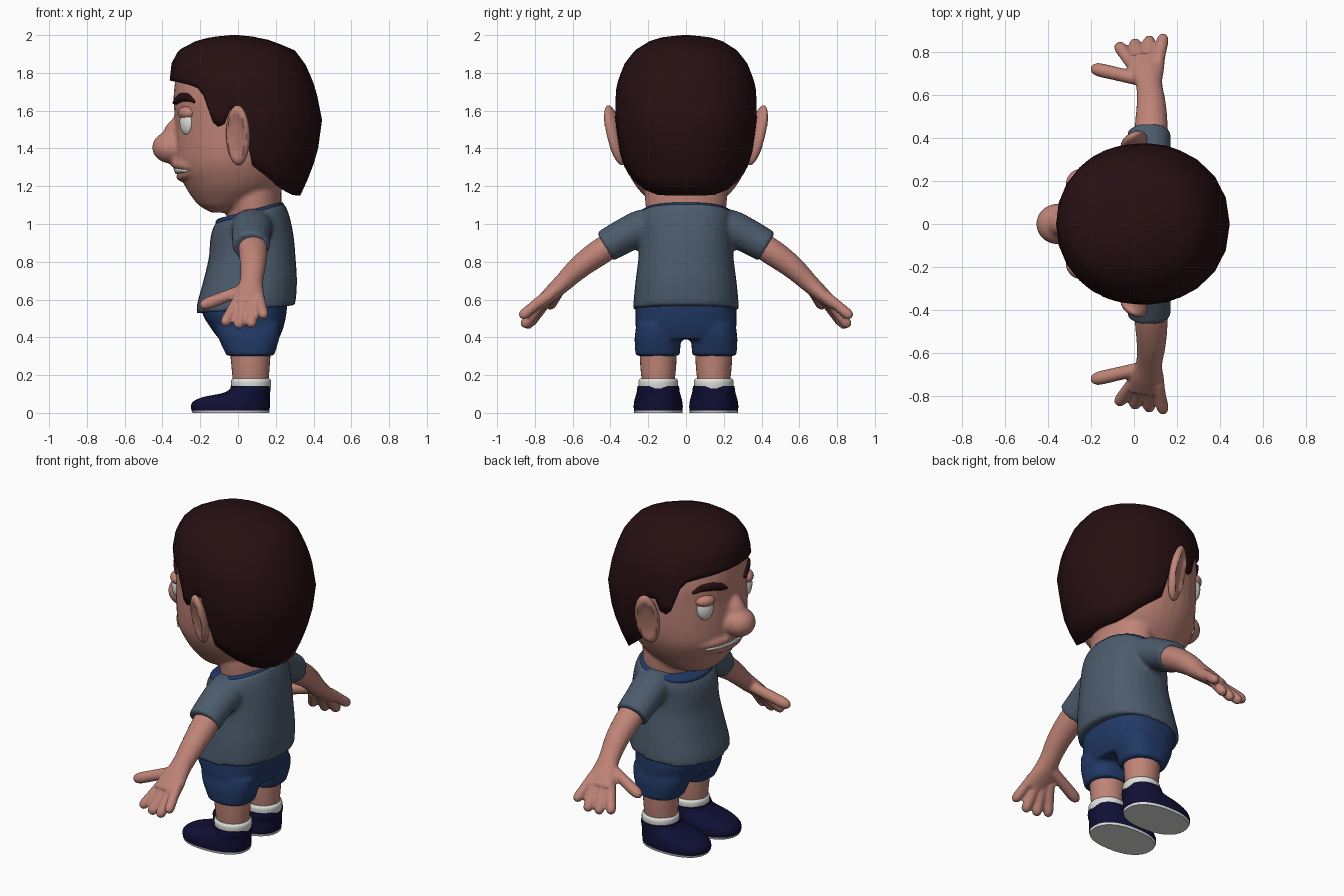
import bpy, bmesh, math
from mathutils import Vector, Euler

if "Cube" in bpy.data.objects:
    bpy.data.objects.remove(bpy.data.objects["Cube"])

def mat(name, col):
    m = bpy.data.materials.new(name)
    m.diffuse_color = (*col, 1)
    m.use_nodes = True
    m.node_tree.nodes["Principled BSDF"].inputs["Base Color"].default_value = m.diffuse_color
    return m

SKIN = mat("skin", (0.52, 0.23, 0.185))
HAIR = mat("dark_brown", (0.02, 0.005, 0.006))
SHIRT = mat("slate_blue", (0.072, 0.105, 0.15))
BLUE = mat("denim_blue", (0.016, 0.042, 0.135))
NAVY = mat("navy", (0.005, 0.005, 0.036))
WHITE = mat("white", (0.75, 0.75, 0.72))

def finish(name, bm, m, angle=40):
    bmesh.ops.recalc_face_normals(bm, faces=bm.faces[:])
    me = bpy.data.meshes.new(name)
    bm.to_mesh(me)
    bm.free()
    me.materials.append(m)
    ob = bpy.data.objects.new(name, me)
    bpy.context.collection.objects.link(ob)
    select([ob])
    bpy.ops.object.shade_smooth_by_angle(angle=math.radians(angle))
    return ob

def select(obs):
    bpy.ops.object.select_all(action='DESELECT')
    for o in obs:
        o.select_set(True)
    bpy.context.view_layer.objects.active = obs[0]

def skin_rings(rings, cap=True, close=True):
    """Bridge a list of point rings into a surface."""
    bm = bmesh.new()
    vs = [[bm.verts.new(p) for p in r] for r in rings]
    n = len(vs[0])
    for a, b in zip(vs, vs[1:]):
        for i in range(n if close else n - 1):
            j = (i + 1) % n
            bm.faces.new((a[i], a[j], b[j], b[i]))
    if cap:
        bm.faces.new(vs[0])
        bm.faces.new(vs[-1])
    return bm

def catmull(pts, steps=4):
    out = []
    for i in range(len(pts) - 1):
        a, b, c, d = (Vector(pts[max(0, min(len(pts) - 1, k))]) for k in (i - 1, i, i + 1, i + 2))
        for s in range(steps):
            t = s / steps
            out.append(b + (c - a) * t / 2 + (2 * a - 5 * b + 4 * c - d) * t * t / 2
                       + (3 * b - a - 3 * c + d) * t ** 3 / 2)
    return out + [Vector(pts[-1])]

def oval(ring, th, n=2.0, cy=0):
    """Point on a ring (z, x_front, x_back, half_width, tilt); angle 0 is the front."""
    z, x0, x1, hy, tilt = ring
    f = lambda v: math.copysign(abs(v) ** (2 / n), v)
    x = (x0 + x1) / 2 - (x1 - x0) / 2 * f(math.cos(th))
    return Vector((x, cy + hy * f(math.sin(th)), z + tilt * (x - 0.06)))

def loft(name, rings, m, n=2.0, cy=0, seg=32):
    rings = catmull([r if len(r) == 5 else (*r, 0) for r in rings])
    pts = [[oval(r, 2 * math.pi * i / seg, n, cy) for i in range(seg)] for r in rings]
    return finish(name, skin_rings(pts), m)

def tube(name, pts, m, ref=(1, 0, 0), seg=16):
    """Tube through (x, y, z, radius along ref, other radius)."""
    pts = catmull(pts)
    pos = [Vector(p[:3]) for p in pts]
    rings = []
    for i, p in enumerate(pts):
        t = (pos[min(i + 1, len(pos) - 1)] - pos[max(i - 1, 0)]).normalized()
        u = Vector(ref)
        u = (u - t * t.dot(u)).normalized()
        v = t.cross(u)
        rings.append([pos[i] + u * p[3] * math.cos(a) + v * p[4] * math.sin(a)
                      for a in (2 * math.pi * k / seg for k in range(seg))])
    return finish(name, skin_rings(rings), m)

def ball(name, loc, size, m, rot=(0, 0, 0), dent=0):
    bm = bmesh.new()
    bmesh.ops.create_uvsphere(bm, u_segments=24, v_segments=16, radius=1)
    R = Euler(rot).to_matrix()
    for v in bm.verts:
        r = math.hypot(v.co.x, v.co.z)
        if dent and v.co.y > 0 and r < 0.75:
            v.co.y -= dent * (1 - (r / 0.75) ** 2) ** 0.5
        v.co = R @ (v.co * Vector(size)) + Vector(loc)
    return finish(name, bm, m)

def blend(name, obs, voxel=0.012, smooth=4):
    """Fuse overlapping parts into one soft surface."""
    select(obs)
    bpy.ops.object.join()
    ob = bpy.context.object
    ob.name = name
    r = ob.modifiers.new("fuse", 'REMESH')
    r.mode, r.voxel_size, r.use_smooth_shade = 'VOXEL', voxel, True
    s = ob.modifiers.new("soften", 'SMOOTH')
    s.factor, s.iterations = 0.5, smooth
    return ob

# Head with nose and lips
HEAD = [(1.06, -0.14, -0.01, 0.07), (1.09, -0.195, 0.06, 0.15), (1.13, -0.235, 0.15, 0.2),
        (1.2, -0.28, 0.24, 0.265), (1.3, -0.325, 0.3, 0.32), (1.4, -0.335, 0.34, 0.345),
        (1.55, -0.335, 0.36, 0.355), (1.7, -0.34, 0.36, 0.345), (1.85, -0.3, 0.3, 0.285),
        (1.93, -0.15, 0.15, 0.15)]

def lookup(rings, z):
    for a, b in zip(rings, rings[1:]):
        if z <= b[0]:
            break
    t = (z - a[0]) / (b[0] - a[0])
    return (z, *(p + (q - p) * t for p, q in zip(a[1:], b[1:])), 0)

def face(deg, z, out=0):
    p = oval(lookup(HEAD, z), math.radians(deg))
    return p + Vector((-math.cos(math.radians(deg)), math.sin(math.radians(deg)), 0)) * out

def lip(z, curve, r):
    return tube("lip", [(*face(d, z + curve * (d / 40) ** 2), r * k, r * k) for d, k in
                        ((-44, .3), (-30, .8), (-15, 1), (0, 1), (15, 1), (30, .8), (44, .3))],
                SKIN, (0, 0, 1))

blend("head", [
    loft("skull", HEAD, SKIN, 2.1),
    loft("neck", [(0.98, -0.06, 0.22, 0.2), (1.1, -0.06, 0.23, 0.215), (1.25, -0.08, 0.23, 0.22)], SKIN),
    ball("nose_tip", (-0.355, 0, 1.405), (0.1, 0.095, 0.085), SKIN),
    ball("nose_bridge", (-0.34, 0, 1.47), (0.06, 0.06, 0.11), SKIN, (0, 0.45, 0)),
    lip(1.318, -0.015, 0.026), lip(1.25, 0.025, 0.024)])

# Teeth strip between the lips
cols = [(d, 0.013 * (1 - (d / 40) ** 2) + 0.002) for d in range(-36, 37, 6)]
bm = skin_rings([[face(d, 1.283 + s * h, 0.012) for d, h in cols] for s in (-1, 0, 1)], False, False)
teeth = finish("teeth", bm, WHITE)
teeth.modifiers.new("thick", 'SOLIDIFY').thickness = 0.008

# Hair: a thick shell whose lower edge follows fringe, sideburn, ear and nape
SHELL = [(1.14, -0.2, 0.325, 0.25), (1.25, -0.28, 0.375, 0.31), (1.37, -0.32, 0.42, 0.35),
         (1.55, -0.35, 0.445, 0.375), (1.7, -0.36, 0.415, 0.372), (1.76, -0.362, 0.395, 0.36),
         (1.85, -0.352, 0.355, 0.325), (1.92, -0.315, 0.3, 0.27), (1.97, -0.22, 0.18, 0.19),
         (1.99, -0.14, 0.1, 0.12), (2.0, -0.04, 0, 0.02)]
EDGE = [(0, 1.76), (15, 1.757), (30, 1.75), (45, 1.735), (53, 1.72), (58, 1.68), (64, 1.54), (68, 1.515),
        (73, 1.53), (78, 1.6), (86, 1.6), (90, 1.45), (94, 1.31), (104, 1.265), (115, 1.22),
        (128, 1.18), (145, 1.155), (162, 1.15), (180, 1.15)]
EDGE += [(360 - d, z) for d, z in EDGE[-2:0:-1]]
rows = []
for k in range(17):
    s = 1 - (1 - k / 16) ** 1.7
    rows.append([oval(lookup(SHELL, zb + (2 - zb) * s), math.radians(d), 2.1) for d, zb in EDGE])
bm = skin_rings(rows, False)
bm.verts.ensure_lookup_table()
bm.faces.new(bm.verts[-len(EDGE):])
hair = finish("hair", bm, HAIR, 60)
sol = hair.modifiers.new("thick", 'SOLIDIFY')
sol.thickness, sol.offset = 0.09, -1

# Shirt body with sleeves, and collar
def sleeve(s):
    return tube("sleeve", [(0.08, s * 0.1, 1.0, 0.11, 0.075), (0.075, s * 0.22, 0.985, 0.11, 0.095),
                           (0.07, s * 0.33, 0.935, 0.103, 0.092), (0.07, s * 0.428, 0.88, 0.1, 0.087)], SHIRT)

blend("shirt", [loft("shirt_body", [
    (0.55, -0.22, 0.3, 0.28, 0.08), (0.6, -0.215, 0.308, 0.277, 0.06), (0.7, -0.185, 0.312, 0.267, 0.03),
    (0.82, -0.155, 0.305, 0.252, 0), (0.92, -0.148, 0.295, 0.247, 0.05), (1.0, -0.135, 0.275, 0.25, 0.15),
    (1.05, -0.115, 0.25, 0.24, 0.25), (1.07, -0.09, 0.225, 0.21, 0.26)], SHIRT, 2.3),
    sleeve(1), sleeve(-1)], 0.012, 3)
loft("collar", [(1.04, -0.112, 0.236, 0.232, 0.26), (1.05, -0.118, 0.242, 0.238, 0.26),
                (1.065, -0.115, 0.24, 0.236, 0.26), (1.072, -0.095, 0.225, 0.22, 0.26)], BLUE, 2.2)

# Shorts
blend("shorts", [loft("hips", [(0.39, -0.1, 0.215, 0.25), (0.45, -0.145, 0.24, 0.266),
                               (0.53, -0.19, 0.257, 0.268), (0.6, -0.18, 0.26, 0.26)], BLUE, 2.5)] +
      [loft("short_leg", [(0.302, -0.06, 0.19, 0.117), (0.4, -0.105, 0.22, 0.122),
                          (0.47, -0.12, 0.225, 0.11)], BLUE, 2.5, s * 0.15) for s in (1, -1)], 0.012, 3)

for s, side in ((1, "right"), (-1, "left")):
    # Eye, lid and brow
    a = math.radians(35)
    turn = (0, 0, math.pi - s * a)
    c = face(35, 1.54, -0.004)
    ball(side + "_eye", (c.x, s * c.y, 1.54), (0.034, 0.05, 0.07), WHITE, turn)
    ball(side + "_eyelid", (c.x, s * c.y, 1.588), (0.042, 0.058, 0.036), SKIN, turn)
    brow = []
    for d, z, r in ((14, 1.64, 0.008), (20, 1.655, 0.021), (30, 1.67, 0.024), (40, 1.668, 0.02), (48, 1.645, 0.007)):
        p = face(d, z, 0.004)
        brow.append((p.x, s * p.y, z, r, 0.016))
    tube(side + "_eyebrow", brow, HAIR, (0, 0, 1))

    # Ear with hollowed outer face
    ball(side + "_ear", (0.0, s * 0.375, 1.47), (0.068, 0.038 * s, 0.163), SKIN,
         (s * -0.22, 0.1, s * 0.45), 0.8)

    # Arm and hand
    def limb(pts):
        return tube("limb", [(x, s * y, z, r, q) for x, y, z, r, q in pts], SKIN)

    def finger(x0, y0, z0, x1, y1, z1, r):
        A, B = Vector((x0, y0, z0)), Vector((x1, y1, z1))
        return limb([(*A.lerp(B, t), r * k, r * k) for t, k in
                     ((0, 1), (0.5, 1), (0.82, 1), (0.95, 0.75), (1.0, 0.3))])

    blend(side + "_arm", [
        limb([(0.075, 0.33, 0.93, 0.075, 0.065), (0.08, 0.45, 0.855, 0.077, 0.07),
              (0.08, 0.56, 0.775, 0.068, 0.062), (0.07, 0.65, 0.69, 0.062, 0.05),
              (0.06, 0.72, 0.625, 0.082, 0.042), (0.055, 0.775, 0.575, 0.09, 0.032)]),
        finger(0.0, 0.73, 0.60, -0.075, 0.835, 0.465, 0.029),
        finger(0.035, 0.75, 0.595, 0.0, 0.85, 0.45, 0.029),
        finger(0.075, 0.75, 0.6, 0.07, 0.865, 0.455, 0.029),
        finger(0.11, 0.74, 0.62, 0.138, 0.878, 0.505, 0.028),
        finger(0.04, 0.67, 0.655, -0.2, 0.725, 0.565, 0.032)], 0.009, 3)

    # Leg, sock and shoe
    y = s * 0.147
    loft(side + "_leg", [(0.15, -0.025, 0.16, 0.085), (0.25, -0.035, 0.168, 0.095),
                         (0.36, -0.045, 0.175, 0.1)], SKIN, 2, y)
    loft(side + "_sock", [(0.12, -0.03, 0.17, 0.1), (0.145, -0.036, 0.175, 0.104),
                          (0.17, -0.036, 0.175, 0.104), (0.183, -0.026, 0.165, 0.095)], WHITE, 2, y)
    loft(side + "_shoe", [(0.013, -0.245, 0.165, 0.128), (0.035, -0.25, 0.17, 0.13),
                          (0.062, -0.235, 0.17, 0.127), (0.085, -0.18, 0.17, 0.121),
                          (0.105, -0.08, 0.17, 0.115), (0.125, -0.045, 0.172, 0.112),
                          (0.142, -0.038, 0.17, 0.11)], NAVY, 2.3, y)
    loft(side + "_sole", [(0.0, -0.24, 0.165, 0.127), (0.013, -0.247, 0.168, 0.13)], WHITE, 2.3, y)
